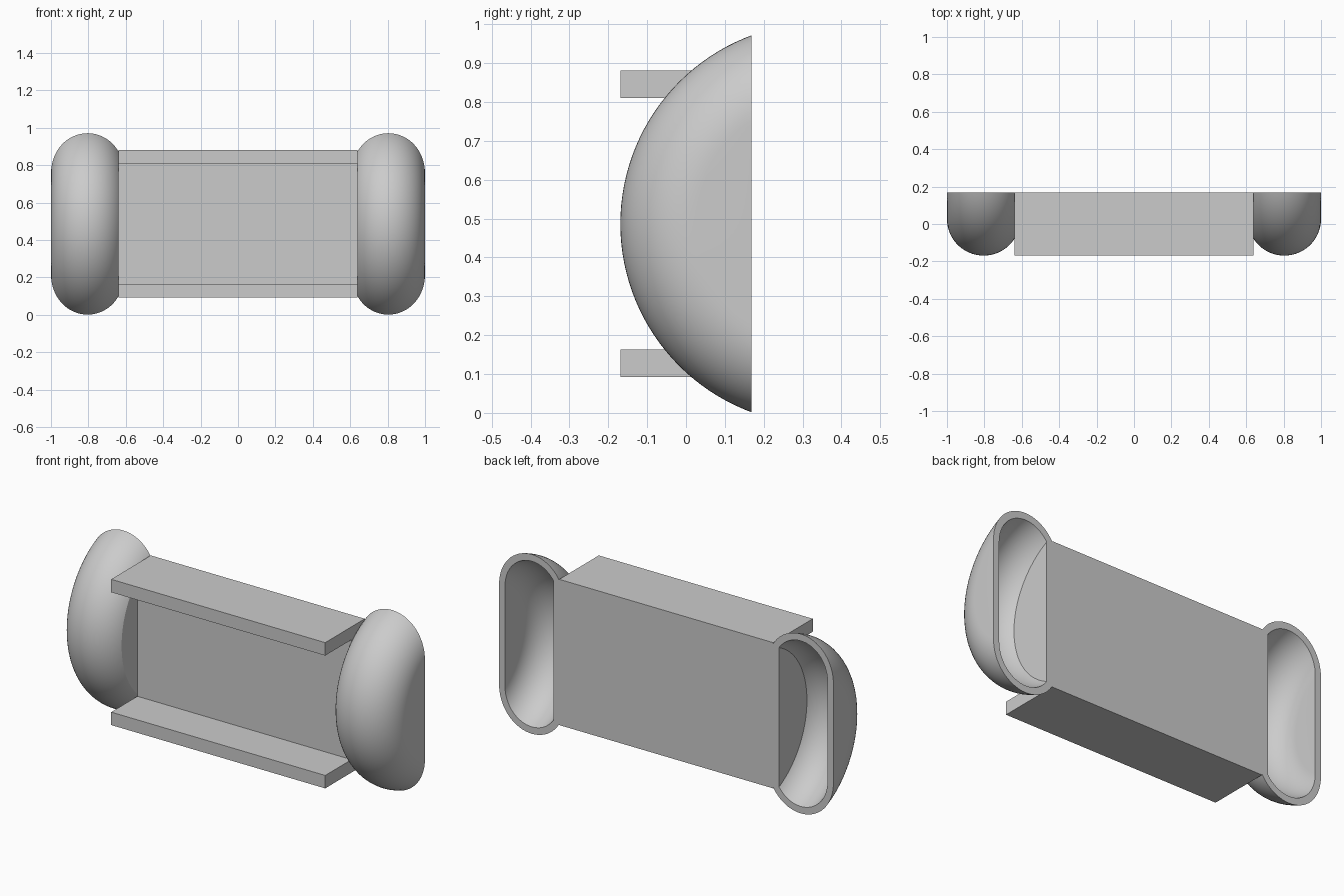
import bpy, bmesh
from math import sin, cos, pi
from mathutils import Vector, Matrix

if "Cube" in bpy.data.objects:
    bpy.data.objects.remove(bpy.data.objects["Cube"], do_unlink=True)

grey = bpy.data.materials.new("plain grey")
grey.use_nodes = True
grey.diffuse_color = (0.6, 0.6, 0.6, 1)
grey.node_tree.nodes["Principled BSDF"].inputs["Base Color"].default_value = (0.6, 0.6, 0.6, 1)

BACK, FRONT = 0.169, -0.169      # depth limits
SIDE = 0.64                      # half length of the channel
MID_Z = 0.4865
WALL = 0.035                     # fender shell thickness
HUB = Vector((0.804, 0.348, MID_Z))
CORE, ROUND = 0.321, 0.196       # flat disc radius and rounded rim radius


def make_object(name, bm):
    bmesh.ops.recalc_face_normals(bm, faces=bm.faces)
    mesh = bpy.data.meshes.new(name)
    bm.to_mesh(mesh)
    bm.free()
    mesh.materials.append(grey)
    obj = bpy.data.objects.new(name, mesh)
    bpy.context.collection.objects.link(obj)
    return obj


def cut_and_cap(bm, point, normal):
    """Remove everything on the normal's side and close the opening."""
    geom = bm.verts[:] + bm.edges[:] + bm.faces[:]
    bmesh.ops.bisect_plane(bm, geom=geom, dist=1e-5, plane_co=point,
                           plane_no=normal, clear_outer=True)
    edges = [e for e in bm.edges if e.is_boundary]
    bmesh.ops.holes_fill(bm, edges=edges, sides=0)


def rounded_disc(name, side, radius, inner_x, back):
    """Wheel-like disc turned about x, trimmed on its inner side and back."""
    bm = bmesh.new()
    steps = 32
    points = [(radius, 0)]
    points += [(radius * cos(pi * i / steps), CORE + radius * sin(pi * i / steps))
               for i in range(steps + 1)]
    points.append((-radius, 0))
    verts = [bm.verts.new(HUB + Vector((x, -r, 0))) for x, r in points]
    edges = [bm.edges.new(pair) for pair in zip(verts, verts[1:])]
    bmesh.ops.spin(bm, geom=verts + edges, cent=HUB, axis=(1, 0, 0),
                   angle=2 * pi, steps=128)
    bmesh.ops.remove_doubles(bm, verts=bm.verts, dist=1e-5)
    cut_and_cap(bm, (inner_x, 0, 0), (-1, 0, 0))
    cut_and_cap(bm, (0, back, 0), (0, 1, 0))
    bmesh.ops.transform(bm, matrix=Matrix.Diagonal((side, 1, 1, 1)), verts=bm.verts)
    return make_object(name, bm)


# Hollow fenders at both ends, open at the back
for label, side in (("left", 1), ("right", -1)):
    fender = rounded_disc(label + "_fender", side, ROUND, SIDE, BACK)
    cavity = rounded_disc("cavity_cutter", side, ROUND - WALL, SIDE + WALL, BACK + 0.05)
    cavity.hide_render = True
    mod = fender.modifiers.new("hollow", 'BOOLEAN')
    mod.operation = 'DIFFERENCE'
    mod.solver = 'EXACT'
    mod.object = cavity
    bpy.ops.object.select_all(action='DESELECT')
    fender.select_set(True)
    bpy.context.view_layer.objects.active = fender
    bpy.ops.object.modifier_apply(modifier=mod.name)
    bpy.data.objects.remove(cavity, do_unlink=True)
    bpy.ops.object.shade_smooth_by_angle(angle=0.5)

# C-shaped channel: back plate with a top and a bottom flange
HALF, FLANGE, PLATE = 0.394, 0.07, 0.055
upper = [(BACK, HALF), (FRONT, HALF), (FRONT, HALF - FLANGE), (PLATE, HALF - FLANGE)]
profile = upper + [(y, -z) for y, z in reversed(upper)]
bm = bmesh.new()
face = bm.faces.new([bm.verts.new((-SIDE, y, MID_Z + z)) for y, z in profile])
end = bmesh.ops.extrude_face_region(bm, geom=[face], use_keep_orig=True)["geom"]
bmesh.ops.translate(bm, vec=(2 * SIDE, 0, 0),
                    verts=[v for v in end if isinstance(v, bmesh.types.BMVert)])
make_object("channel_body", bm)
